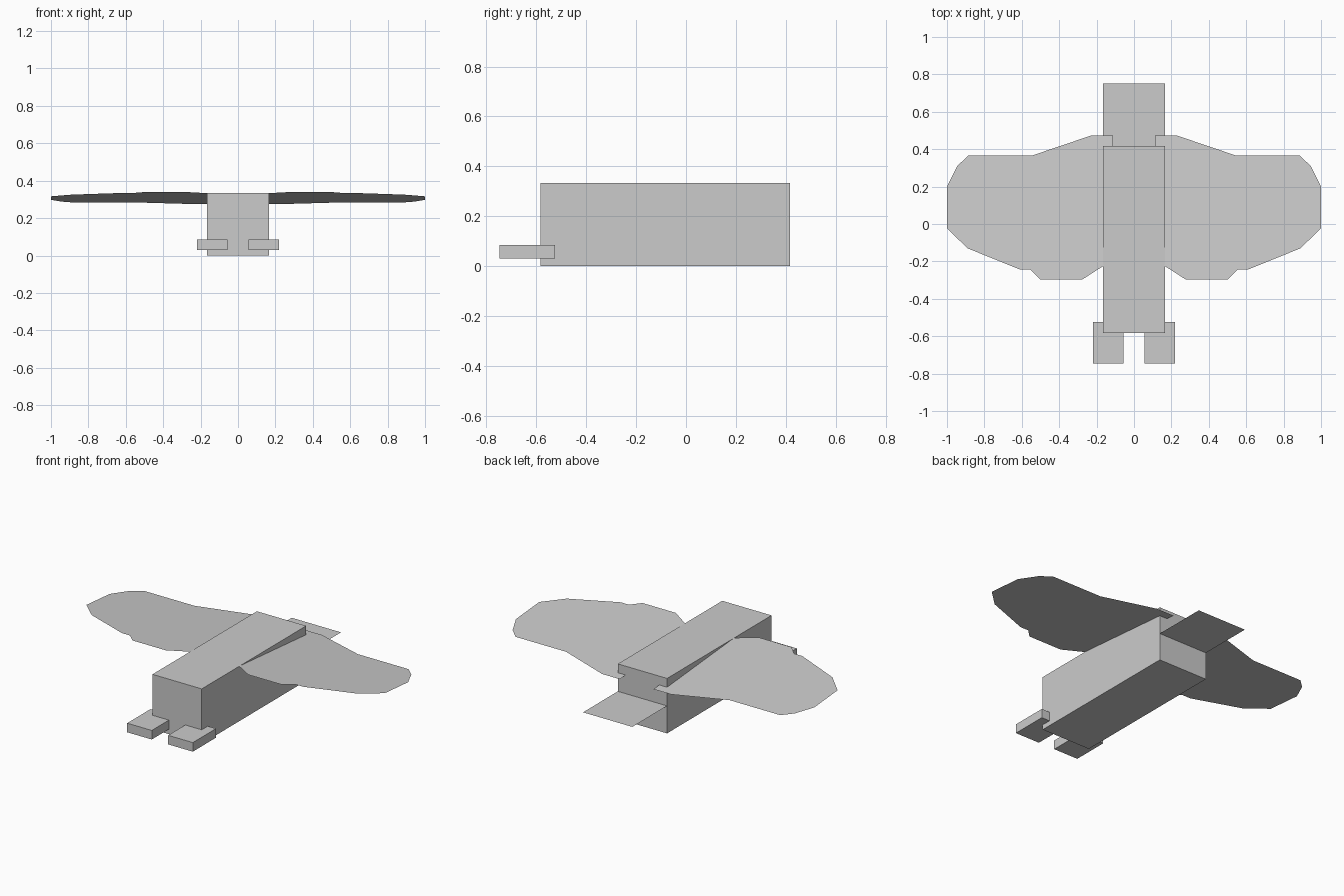
import bpy
import bmesh

cube = bpy.data.objects.get("Cube")
if cube:
    bpy.data.objects.remove(cube, do_unlink=True)

grey = bpy.data.materials.new("plain grey")
grey.use_nodes = True
grey.diffuse_color = (0.6, 0.6, 0.6, 1)
grey.node_tree.nodes["Principled BSDF"].inputs["Base Color"].default_value = (0.6, 0.6, 0.6, 1)


def finish(name, bm):
    mesh = bpy.data.meshes.new(name)
    bm.to_mesh(mesh)
    bm.free()
    mesh.materials.append(grey)
    obj = bpy.data.objects.new(name, mesh)
    bpy.context.collection.objects.link(obj)
    return obj


def box(name, low, high):
    bm = bmesh.new()
    bmesh.ops.create_cube(bm, size=1)
    for v in bm.verts:
        for i in range(3):
            v.co[i] = low[i] if v.co[i] < 0 else high[i]
    return finish(name, bm)


def sheet(name, points):
    """Single flat face that looks upward."""
    bm = bmesh.new()
    face = bm.faces.new([bm.verts.new(p) for p in points])
    face.normal_update()
    if face.normal.z < 0:
        face.normal_flip()
    return finish(name, bm)


# Head and body
W, H = 0.165, 0.333
box("head", (-W, -0.583, 0), (W, -0.25, H))
box("body", (-W, -0.25, 0), (W, 0.417, H))

# Flat tail, halfway up the back
sheet("tail", [(-W, 0.417, H / 2), (W, 0.417, H / 2),
               (W, 0.75, H / 2), (-W, 0.75, H / 2)])

# Wing outline, from the rear root round the tip to the front root
outline = [(0.113, 0.472), (0.232, 0.472), (0.548, 0.365), (0.887, 0.365),
           (0.945, 0.31), (1, 0.2), (1, -0.023), (0.89, -0.13),
           (0.608, -0.244), (0.553, -0.244), (0.5, -0.297), (0.277, -0.297),
           (0.165, -0.225), (0.113, -0.185)]

for side, s in (("left", 1), ("right", -1)):
    # Thin wing, tilted up toward the front
    sheet(side + "_wing", [(s * x, y, 0.3145 - 0.084 * y) for x, y in outline])
    # Foot
    x0, x1 = sorted((s * 0.055, s * 0.22))
    box(side + "_foot", (x0, -0.747, 0.03), (x1, -0.525, 0.085))
